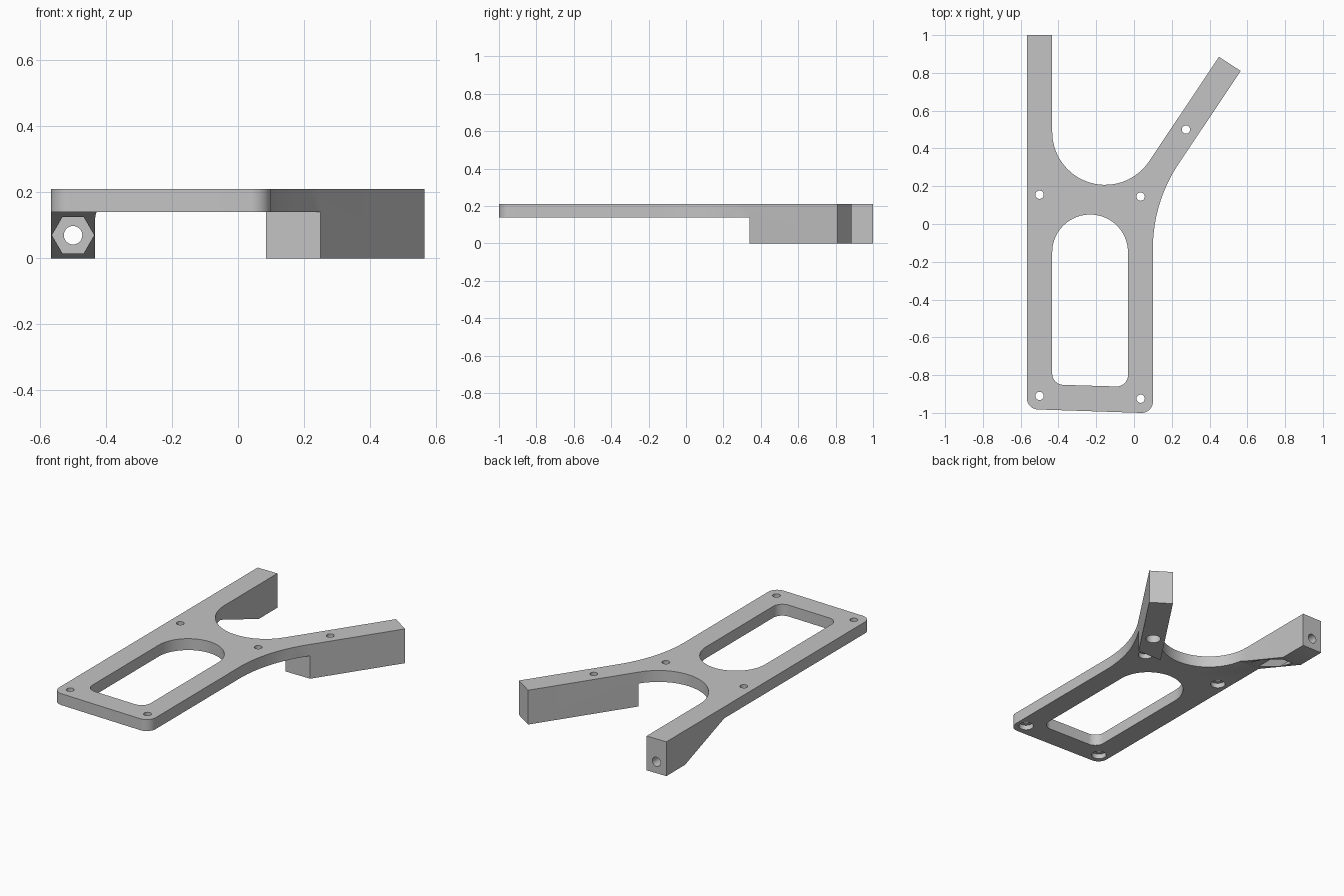
import bpy, bmesh, math
from mathutils import Vector, Matrix

cube = bpy.data.objects.get("Cube")
if cube:
    bpy.data.objects.remove(cube, do_unlink=True)

TOP, PLATE_Z, HOLE_Z = 0.21, 0.14, 0.07

grey = bpy.data.materials.new("plain grey")
grey.use_nodes = True
grey.diffuse_color = (0.55, 0.55, 0.55, 1)
grey.node_tree.nodes["Principled BSDF"].inputs["Base Color"].default_value = (0.55, 0.55, 0.55, 1)


def rounded(corners, steps=20):
    """Outline of (x, y, radius) corners with tangent arcs."""
    pts = []
    for i, (x, y, r) in enumerate(corners):
        p = Vector((x, y))
        if not r:
            pts.append(p)
            continue
        a = (Vector(corners[i - 1][:2]) - p).normalized()
        b = (Vector(corners[(i + 1) % len(corners)][:2]) - p).normalized()
        half = a.angle(b) / 2
        centre = p + (a + b).normalized() * r / math.sin(half)
        start = p + a * r / math.tan(half) - centre
        end = p + b * r / math.tan(half) - centre
        sweep = math.atan2(start.x * end.y - start.y * end.x, start.dot(end))
        for k in range(steps + 1):
            pts.append(centre + Matrix.Rotation(sweep * k / steps, 2) @ start)
    return pts


def prism(name, pts, low, high, frame=Matrix()):
    """Extrude a flat outline between two heights, then place it."""
    bm = bmesh.new()
    face = bm.faces.new([bm.verts.new((p[0], p[1], low)) for p in pts])
    out = bmesh.ops.extrude_face_region(bm, geom=[face])
    new = [v for v in out["geom"] if isinstance(v, bmesh.types.BMVert)]
    bmesh.ops.translate(bm, verts=new, vec=(0, 0, high - low))
    bm.transform(frame)
    bmesh.ops.recalc_face_normals(bm, faces=bm.faces)
    mesh = bpy.data.meshes.new(name)
    bm.to_mesh(mesh)
    bm.free()
    obj = bpy.data.objects.new(name, mesh)
    bpy.context.collection.objects.link(obj)
    mesh.materials.append(grey)
    return obj


def ring(r, n, x=0, y=0):
    return [(x + r * math.cos(math.tau * k / n), y + r * math.sin(math.tau * k / n)) for k in range(n)]


def cut(cutter):
    """Subtract a cutter from the bracket and discard it."""
    cutter.hide_render = True
    mod = bracket.modifiers.new("cut", 'BOOLEAN')
    mod.operation, mod.solver, mod.object = 'DIFFERENCE', 'EXACT', cutter
    bpy.ops.object.modifier_apply(modifier=mod.name)
    bpy.data.objects.remove(cutter, do_unlink=True)


# Full-height body: base plate with two arms
bracket = prism("mounting_bracket", rounded([
    (-0.567, 1, 0), (-0.567, -0.98, 0.06), (0.1, -1.002, 0.06), (0.1, 0.115, 0.806),
    (0.565, 0.81, 0), (0.45, 0.885, 0), (-0.433, -0.435, 0.28), (-0.433, 1, 0)]), 0, TOP)
bpy.context.view_layer.objects.active = bracket
bracket.select_set(True)

# Underside of the plate
cut(prism("plate_underside", [(-1, -2), (1, -2), (1, 0.34), (-1, 0.34)], -0.1, PLATE_Z))

# Arched opening
cut(prism("opening", rounded([
    (-0.433, 0.05, 0.2), (-0.433, -0.85, 0.06),
    (-0.032, -0.862, 0.06), (-0.032, 0.05, 0.2)]), -0.1, 0.4))

# Arms: sloped underside, nut pocket and end hole, measured back from each tip
for tip, angle in (((-0.5, 1), math.pi / 2), ((0.5075, 0.8475), math.atan2(0.831, 0.556))):
    back = Vector((-math.cos(angle), -math.sin(angle), 0))
    up = Vector((0, 0, 1))
    side = back.cross(up)
    place = Matrix.Translation((*tip, 0))
    along = place @ Matrix((back, up, side)).transposed().to_4x4()
    cut(prism("arm_underside", [(0.18, 0), (0.18, -0.1), (0.9, -0.1), (0.9, PLATE_Z), (0.56, PLATE_Z)],
              -0.2, 0.2, along))
    bore = place @ Matrix((side, up, -back)).transposed().to_4x4() @ Matrix.Translation((0, HOLE_Z, 0))
    cut(prism("nut_pocket", ring(0.064, 6), -0.56, -0.15, bore))
    cut(prism("end_hole", ring(0.028, 32), -0.3, 0.1, bore))

# Screw holes with counterbores from below
for x, y in ((-0.5, 0.155), (0.035, 0.145), (-0.5, -0.91), (0.035, -0.925), (0.275, 0.5)):
    cut(prism("screw_hole", ring(0.022, 32, x, y), -0.1, 0.4))
    cut(prism("counterbore", ring(0.042, 32, x, y), -0.1, 0.17))

bpy.ops.object.shade_smooth_by_angle(angle=math.radians(30))
